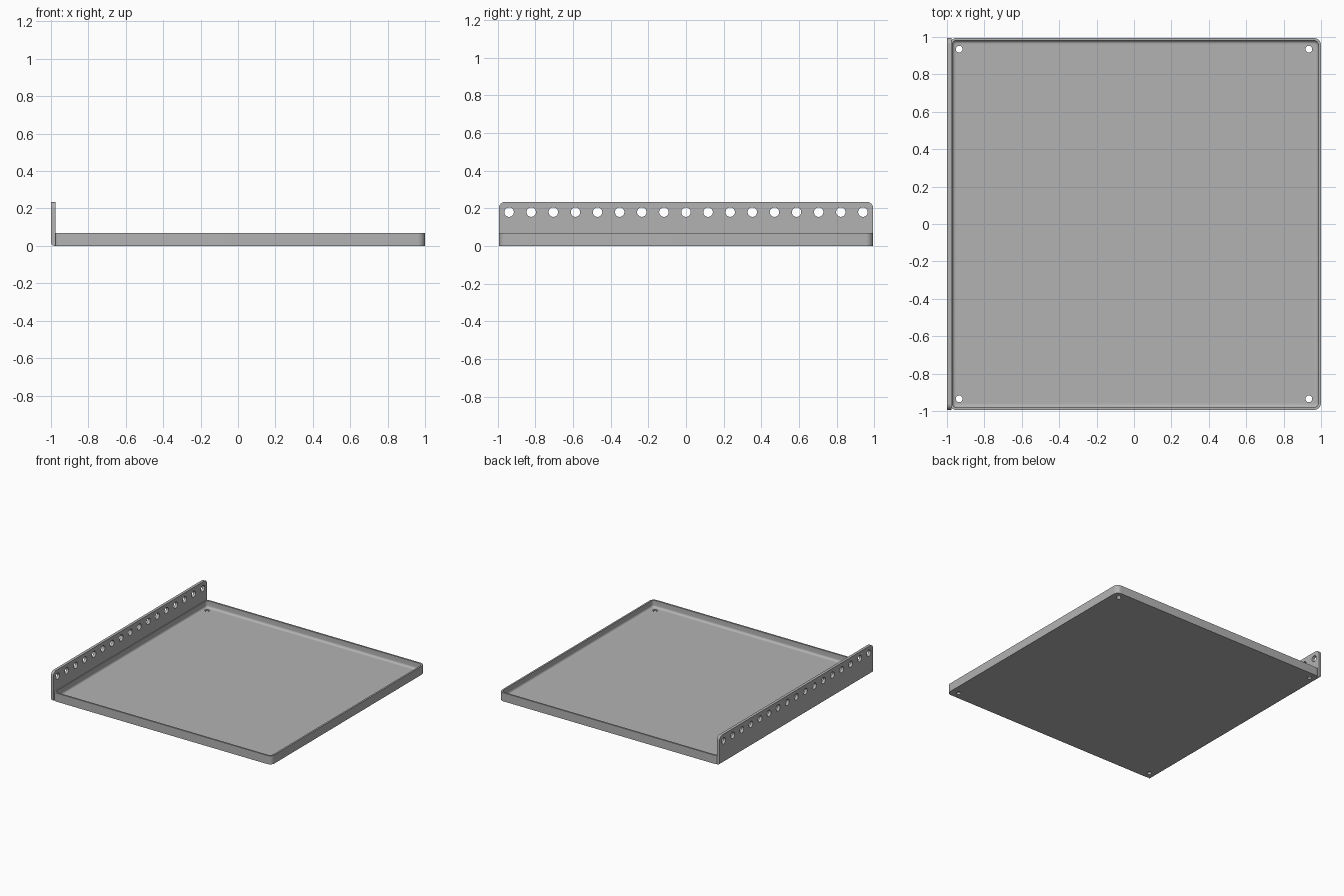
import bpy, bmesh, math
from mathutils import Matrix, Vector

if "Cube" in bpy.data.objects:
    bpy.data.objects.remove(bpy.data.objects["Cube"])

HALF_Y, HEIGHT, FLANGE_TOP = 0.995, 0.07, 0.235
LEFT, FLANGE_IN = -0.985, -0.977
WALL, FILLET = 0.014, 0.018

steel = bpy.data.materials.new("plain grey steel")
steel.use_nodes = True
grey = (0.45, 0.45, 0.45, 1)
steel.diffuse_color = grey
steel.node_tree.nodes["Principled BSDF"].inputs["Base Color"].default_value = grey


def make_object(name, bm):
    bmesh.ops.recalc_face_normals(bm, faces=bm.faces)
    mesh = bpy.data.meshes.new(name)
    bm.to_mesh(mesh)
    bm.free()
    mesh.materials.append(steel)
    obj = bpy.data.objects.new(name, mesh)
    bpy.context.collection.objects.link(obj)
    return obj


def drill(obj, centres, radius, depth, axis):
    """Cut a row of round holes along the given axis."""
    bm = bmesh.new()
    turn = Vector((0, 0, 1)).rotation_difference(Vector(axis)).to_matrix().to_4x4()
    for c in centres:
        bmesh.ops.create_cone(bm, cap_ends=True, segments=32, radius1=radius,
                              radius2=radius, depth=depth,
                              matrix=Matrix.Translation(c) @ turn)
    cutter = make_object("hole_cutter", bm)
    cutter.hide_render = True
    mod = obj.modifiers.new("holes", "BOOLEAN")
    mod.operation, mod.solver, mod.object = "DIFFERENCE", "EXACT", cutter
    select(obj)
    bpy.ops.object.modifier_apply(modifier=mod.name)
    bpy.data.objects.remove(cutter)


def select(obj):
    bpy.ops.object.select_all(action="DESELECT")
    obj.select_set(True)
    bpy.context.view_layer.objects.active = obj


def ring(bm, inset, z):
    """Rounded rectangle loop, with tighter corners beside the flange."""
    verts = []
    for sx, sy, start in ((1, 1, 0), (-1, 1, 90), (-1, -1, 180), (1, -1, 270)):
        r = max((0.04 if sx > 0 else 0.036) - inset, 0.006)
        edge = 1 - inset if sx > 0 else LEFT + inset
        cx, cy = edge - sx * r, sy * (HALF_Y - inset - r)
        for i in range(9):
            a = math.radians(start + i * 90 / 8)
            verts.append(bm.verts.new((cx + r * math.cos(a), cy + r * math.sin(a), z)))
    return verts


# Tray: outer wall, rim, inner wall, then a curved fillet down to the floor
bm = bmesh.new()
sections = [(0, 0), (0, HEIGHT), (WALL, HEIGHT)]
for i in range(7):
    a = math.radians(i * 15)
    sections.append((WALL + FILLET * (1 - math.cos(a)), WALL + FILLET * (1 - math.sin(a))))
rings = [ring(bm, inset, z) for inset, z in sections]
for low, high in zip(rings, rings[1:]):
    for i in range(len(low)):
        j = (i + 1) % len(low)
        bm.faces.new((low[i], low[j], high[j], high[i]))
bm.faces.new(rings[0])
bm.faces.new(rings[-1])
tray = make_object("tray", bm)
drill(tray, [(x, y, 0) for x in (-0.935, 0.935) for y in (-0.935, 0.935)],
      0.018, 0.1, (0, 0, 1))

# Tall side flange: rounded top corners and a bent lower edge
bm = bmesh.new()
width = FLANGE_IN + 1
bmesh.ops.create_cube(bm, size=1, matrix=Matrix.Translation((-1 + width / 2, 0, FLANGE_TOP / 2))
                      @ Matrix.Diagonal((width, 2 * HALF_Y, FLANGE_TOP, 1)))


def round_edges(test, size):
    edges = [e for e in bm.edges if all(test(v.co) for v in e.verts)]
    bmesh.ops.bevel(bm, geom=edges, offset=size, segments=8, profile=0.5, affect="EDGES")


round_edges(lambda p: p.x < -0.99 and p.z < 0.01, 0.02)
for side in (-1, 1):
    round_edges(lambda p: p.y * side > 0.9 and p.z > 0.2, 0.035)
flange = make_object("side_flange", bm)
drill(flange, [(-0.99, (i - 8) * 0.1175, 0.18) for i in range(17)],
      0.025, 0.2, (1, 0, 0))

for obj in (tray, flange):
    select(obj)
    bpy.ops.object.shade_smooth_by_angle(angle=math.radians(35))
